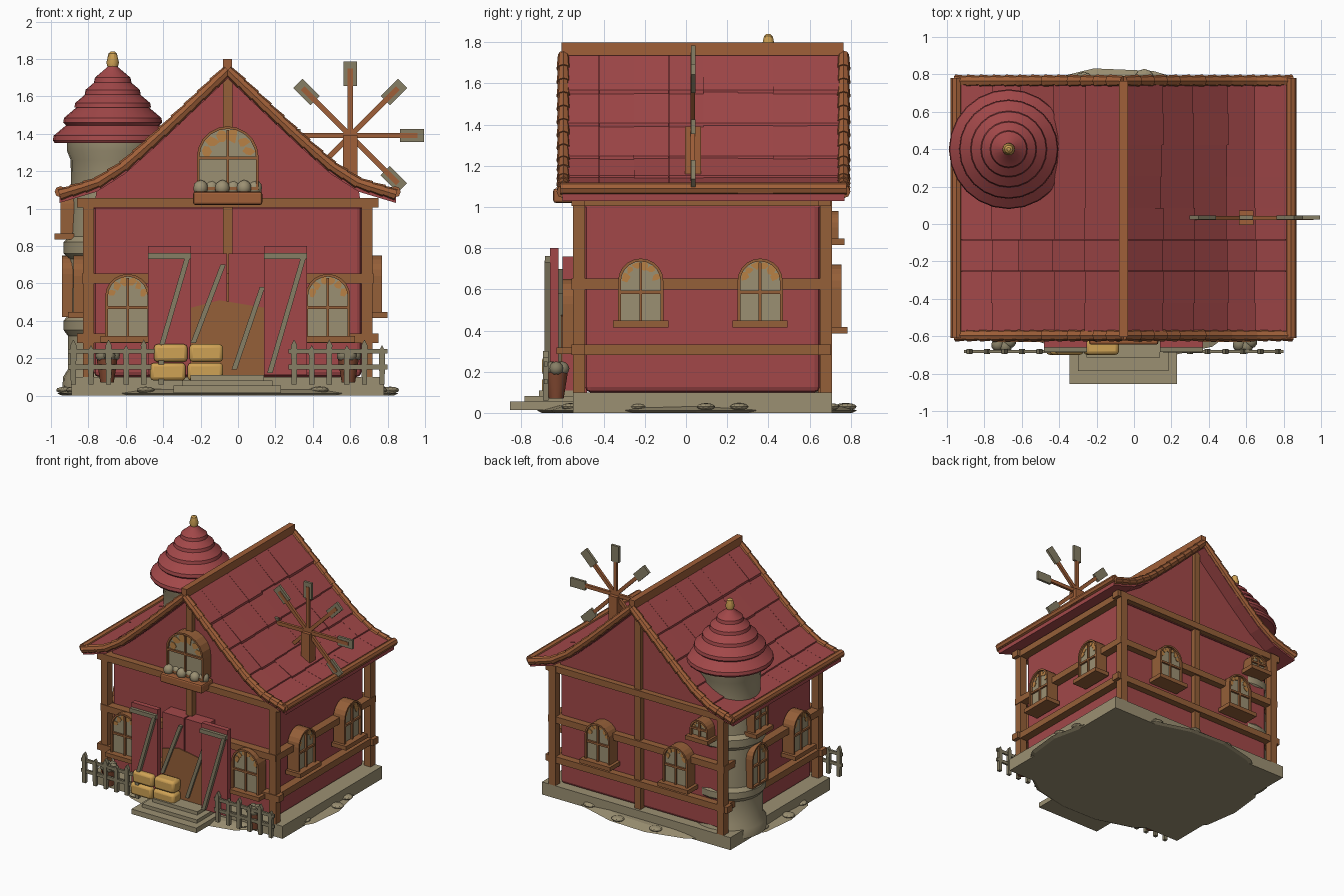
import bpy
import bmesh
import math
import random
from mathutils import Matrix, Vector

random.seed(4)
cube = bpy.data.objects.get("Cube")
if cube:
    bpy.data.objects.remove(cube, do_unlink=True)


def material(name, red, green, blue):
    mat = bpy.data.materials.new(name)
    mat.use_nodes = True
    mat.diffuse_color = (red, green, blue, 1)
    mat.node_tree.nodes["Principled BSDF"].inputs["Base Color"].default_value = (red, green, blue, 1)
    return mat


RED = material("barn red", .36, .064, .066)
TIMBER = material("timber brown", .30, .115, .04)
LOG = material("log orange brown", .35, .115, .04)
STONE = material("pale stone", .33, .28, .17)
WEATHERED = material("weathered grey wood", .24, .21, .13)
STRAW = material("straw yellow", .62, .36, .09)
OCHRE = material("ochre patch", .48, .22, .06)
CLAY = material("clay pot", .22, .065, .03)


class Part:
    """Collects simple solids into one named object."""

    def __init__(self, name, mat):
        self.name, self.mat, self.bm = name, mat, bmesh.new()

    def box(self, x0, x1, y0, y1, z0, z1):
        return self.prism([(x0, z0), (x1, z0), (x1, z1), (x0, z1)], y0, y1)

    def prism(self, outline, y0, y1):
        rings = [[self.bm.verts.new((x, y, z)) for x, z in outline] for y in (y0, y1)]
        self.skin(rings, True)
        return self

    def skin(self, rings, capped):
        n = len(rings[0])
        for a, b in zip(rings, rings[1:]):
            for i in range(n):
                j = (i + 1) % n
                self.bm.faces.new((a[i], a[j], b[j], b[i]))
        if capped:
            self.bm.faces.new(rings[0])
            self.bm.faces.new(rings[-1])

    def rod(self, a, b, r1, r2=None, sides=8):
        a, b = Vector(a), Vector(b)
        turn = (b - a).to_track_quat('Z', 'X').to_matrix().to_4x4()
        bmesh.ops.create_cone(self.bm, cap_ends=True, segments=sides, radius1=r1,
                              radius2=r1 if r2 is None else r2, depth=(b - a).length,
                              matrix=Matrix.Translation((a + b) / 2) @ turn)
        return self

    def ball(self, x, y, z, rx, ry, rz):
        bmesh.ops.create_icosphere(self.bm, subdivisions=2, radius=1,
                                   matrix=Matrix.Translation((x, y, z)) @ Matrix.Diagonal((rx, ry, rz, 1)))
        return self

    def lathe(self, x, y, profile, sides=24):
        turns = [math.tau * i / sides for i in range(sides)]
        self.skin([[self.bm.verts.new((x + r * math.cos(t), y + r * math.sin(t), z)) for t in turns]
                   for r, z in profile], True)
        return self

    def done(self, matrix=None, smooth=False, bevel=0):
        bmesh.ops.recalc_face_normals(self.bm, faces=self.bm.faces)
        mesh = bpy.data.meshes.new(self.name)
        if matrix:
            self.bm.transform(matrix)
        self.bm.to_mesh(mesh)
        self.bm.free()
        mesh.materials.append(self.mat)
        obj = bpy.data.objects.new(self.name, mesh)
        bpy.context.collection.objects.link(obj)
        if bevel:
            mod = obj.modifiers.new("soft edges", 'BEVEL')
            mod.width, mod.segments = bevel, 2
        if smooth:
            bpy.ops.object.select_all(action='DESELECT')
            obj.select_set(True)
            bpy.context.view_layer.objects.active = obj
            bpy.ops.object.shade_smooth_by_angle(angle=math.radians(35))
        return obj


MID = -.055          # ridge line
ROOF = [(0, 1.74), (.2, 1.55), (.37, 1.39), (.55, 1.23), (.7, 1.135), (.9, 1.075)]


def roof_z(d):
    for (a, za), (b, zb) in zip(ROOF, ROOF[1:]):
        if d <= b + .001:
            return za + (zb - za) * (d - a) / (b - a)


def roof_outline(drop, limit=1):
    pts = [(d, z - drop) for d, z in ROOF if d < limit]
    return [(MID - d, z) for d, z in reversed(pts)] + [(MID + d, z) for d, z in pts[1:]]


# Ground, foundation and steps
ground = Part("ground_mound", STONE)
wobble = [random.uniform(.96, 1.01) for _ in range(18)]
rings = []
for size, z in ((.97, 0), (1, .012), (.9, .035)):
    rings.append([ground.bm.verts.new((MID + .94 * size * w * math.cos(math.tau * i / 18),
                                       .05 + .81 * size * w * math.sin(math.tau * i / 18), z))
                  for i, w in enumerate(wobble)])
ground.skin(rings, True)
ground.done()
pebbles = Part("flat_stones", STONE)
for k in range(18):
    t = math.tau * (k + random.uniform(-.3, .3)) / 18
    pebbles.ball(MID + .87 * math.cos(t), .05 + .74 * math.sin(t), .03, .05, .045, .018)
pebbles.done()
Part("foundation", STONE).box(-.89, .78, -.55, .71, 0, .1).done()
steps = Part("front_steps", STONE)
for k in range(3):
    steps.box(-.345 + k * .045, .23 - k * .045, -.855 + k * .07, -.5, .015, .055 + k * .027)
steps.done()

# Walls and gables
Part("walls", RED).box(-.77, .66, -.49, .65, .1, 1.05).done(bevel=.025)
gable = roof_outline(.03, .8)
Part("gable_walls", RED).prism([(-.77, 1.0)] + gable + [(.66, 1.0)], -.5, .66).done()

# Timber framing
frame = Part("timber_frame", TIMBER)
for x in (-.83, .66):
    for y in (-.55, .65):
        frame.box(x, x + .06, y, y + .06, .1, 1.05)
for z, over in ((.28, .03), (.6, 0), (1.005, .03)):
    for y in (-.545, .65):
        frame.box(-.83 - over, .72 + over, y - .01, y + .055, z, z + .052)
    for x in (-.835, .66):
        frame.box(x, x + .065, -.55, .71, z, z + .052)
for y in (-.54, .64):
    frame.box(MID - .026, MID + .026, y, y + .05, .1, 1.72)
frame.done()

# Roof slab and overlapping shingles
upper = roof_outline(0)
Part("roof_slab", RED).prism(upper + roof_outline(.045)[::-1], -.6, .77).done()
shingles = Part("roof_shingles", RED)
TILES = 8
for side in (-1, 1):
    for (a, za), (b, zb) in zip(ROOF, ROOF[1:]):
        for k in range(TILES):
            y = -.59 + k * 1.35 / TILES
            low = b + random.uniform(0, .012)
            outline = [(MID + side * d, z) for d, z in
                       ((a, za - .005), (low, zb - .01), (low, zb + .018), (a, za + .008))]
            shingles.prism(outline, y, y + 1.345 / TILES)
shingles.done()

# Log trim along rakes, ridge and eaves
rake = Part("rake_logs", LOG)
COUNT = 13
for y in (-.595, .765):
    for side in (-1, 1):
        for k in range(COUNT):
            d, e = (.9 * (k + s) / COUNT for s in (0, 1.08))
            e = min(e, .9)
            rake.rod((MID + side * d, y, roof_z(d)), (MID + side * e, y, roof_z(e)), .027, .034)
rake.done(smooth=True)
Part("ridge_beam", LOG).box(MID - .024, MID + .024, -.605, .765, 1.735, 1.8).done()
eaves = Part("eave_logs", LOG)
for side in (-1, 1):
    eaves.rod((MID + side * .895, -.61, 1.09), (MID + side * .895, .78, 1.09), .03)
eaves.done(smooth=True)


# Arched windows: outward is local -y, origin at bottom centre of the wall face
def arch(w, h, inset=0):
    r = w / 2 - inset
    top = h - w / 2
    return [(-r, inset), (r, inset)] + [(r * math.cos(t), top + r * math.sin(t))
                                        for t in (math.pi * i / 10 for i in range(11))]


def window(name, x, y, z, angle, w=.22, h=.33, sill=True):
    place = Matrix.Translation((x, y, z)) @ Matrix.Rotation(math.radians(angle), 4, 'Z')
    rim = Part(name + "_frame", TIMBER)
    outer, inner = arch(w, h), arch(w, h, .014)
    n = len(outer)
    for i in range(n):
        j = (i + 1) % n
        rim.prism([outer[i], outer[j], inner[j], inner[i]], -.1, 0)
    rim.box(-.007, .007, -.095, -.07, 0, h - .02)
    rim.box(-w / 2 + .01, w / 2 - .01, -.095, -.07, h * .48, h * .48 + .016)
    if sill:
        rim.box(-w * .61, w * .61, -.13, 0, -.005, .028)
    rim.done(place)
    Part(name + "_pane", STONE).prism(arch(w, h, .01), -.08, 0).done(place)
    spots = Part(name + "_patches", OCHRE)
    for k in range(6):
        t = math.pi * (k + .5) / 6
        cx, cz = .35 * w * math.cos(t), h - w / 2 + .35 * w * math.sin(t)
        spots.prism([(cx + random.uniform(.05, .13) * w * math.cos(s), cz + random.uniform(.05, .13) * w * math.sin(s))
                     for s in range(6)], -.085, -.078)
    spots.done(place)


for x in (-.59, .48):
    window("front_window", x, -.5, .29, 0, .24, .36)
window("gable_window", MID, -.5, 1.1, 0, .33, .34, False)
for y in (-.22, .36):
    window("right_window", .67, y, .42, 90)
window("left_window", -.78, -.22, .42, -90)
for x in (.26, -.43):
    window("back_window", x, .655, .39, 180)
window("small_back_window", -.63, .64, .82, 180, .16, .16)
window("tower_upper_window", -.85, .4, .84, -90, .18, .25)
window("tower_lower_window", -.84, .4, .42, -90, .2, .33, False)

# Planter below the gable window
Part("planter_box", LOG).box(-.24, .13, -.645, -.5, 1.02, 1.09).done(bevel=.012)
crops = Part("planter_crops", STONE)
for k in range(6):
    crops.ball(-.2 + k * .058, -.59 + .03 * (k % 2), 1.11, .04, .04, .043)
crops.done(smooth=True)

# Barn doors with diagonal braces
inner_doors = Part("inner_doors", RED)
outer_doors = Part("open_doors", RED)
braces = Part("door_braces", WEATHERED)
for x in (-.25, -.05):
    inner_doors.box(x, x + .19, -.6, -.48, .1, .76)
for x in (-.48, .14):
    outer_doors.box(x, x + .23, -.66, -.62, .11, .8)
    braces.box(x, x + .23, -.685, -.655, .73, .762)
for x0, z0, x1, z1, y in ((-.41, .26, -.27, .74, -.675), (.17, .12, .35, .74, -.675),
                          (-.24, .28, -.08, .7, -.61), (-.02, .14, .13, .58, -.61)):
    braces.prism([(x0 - .014, z0), (x0 + .014, z0), (x1 + .014, z1), (x1 - .014, z1)], y - .012, y + .015)
inner_doors.done()
outer_doors.done()
braces.done()
Part("worn_door_base", TIMBER).prism([(-.25, .1), (.14, .1), (.14, .47), (.02, .49), (-.1, .51), (-.25, .47)],
                                     -.606, -.6).done()

# Straw bales
for x, z, w in ((-.47, .08, .19), (-.27, .08, .19), (-.45, .18, .18), (-.26, .18, .18)):
    Part("straw_bale", STRAW).box(x, x + w, -.7, -.6, z, z + .095).done(bevel=.02, smooth=True)

# Picket fences and potted plants
for start, end, pot in ((-.88, -.41, -.7), (.3, .77, .59)):
    fence = Part("picket_fence", WEATHERED)
    for k in range(6):
        x, top = start + k * (end - start) / 5, .3 - .03 * (k % 2)
        fence.prism([(x - .014, .06), (x + .014, .06), (x + .016, top - .03), (x, top), (x - .016, top - .03)],
                    -.695, -.668)
    for z in (.14, .225):
        fence.box(start - .03, end + .03, -.69, -.673, z, z + .025)
    fence.done()
    Part("clay_pot", CLAY).lathe(pot, -.63, [(.036, .07), (.052, .17), (.055, .195)], 12).done(smooth=True)
    plant = Part("pot_plant", WEATHERED)
    for k in range(5):
        t = math.tau * k / 5
        plant.ball(pot + .035 * math.cos(t), -.63 + .03 * math.sin(t), .215, .035, .035, .035)
    plant.done(smooth=True)

# Round corner tower with stepped roof
TX, TY = -.67, .4
Part("tower", STONE).lathe(TX, TY, [(.27, .03), (.265, .1), (.24, .14), (.24, .32), (.262, .35), (.262, .4),
                                    (.24, .43), (.235, .73), (.262, .76), (.262, .82), (.235, .85), (.222, 1.1),
                                    (.225, 1.26), (.245, 1.31), (.245, 1.37)]).done(smooth=True)
cone = [(.31, 1.35)]
for r, z in ((.32, 1.365), (.265, 1.46), (.205, 1.54), (.15, 1.61), (.1, 1.675)):
    cone += [(r, z), (r - .005, z + .025), (r - .07, z + .08)]
Part("tower_roof", RED).lathe(TX, TY, cone + [(.025, 1.765)]).done(smooth=True)
Part("tower_finial", STRAW).lathe(TX, TY, [(.025, 1.75), (.034, 1.78), (.022, 1.83), (.01, 1.84)], 10).done(smooth=True)

# Windmill on the roof
HUB = (.6, .035, 1.39)
Part("windmill_post", LOG).box(.562, .638, -.005, .072, 1.15, 1.39).done()
for k in range(8):
    spin = Matrix.Translation(HUB) @ Matrix.Rotation(math.tau * k / 8, 4, 'Y')
    Part("windmill_arm", LOG).box(0, .36, -.014, .008, -.014, .014).done(spin)
    Part("windmill_paddle", WEATHERED).box(.265, .395, -.01, .01, -.035, .035).done(spin)
